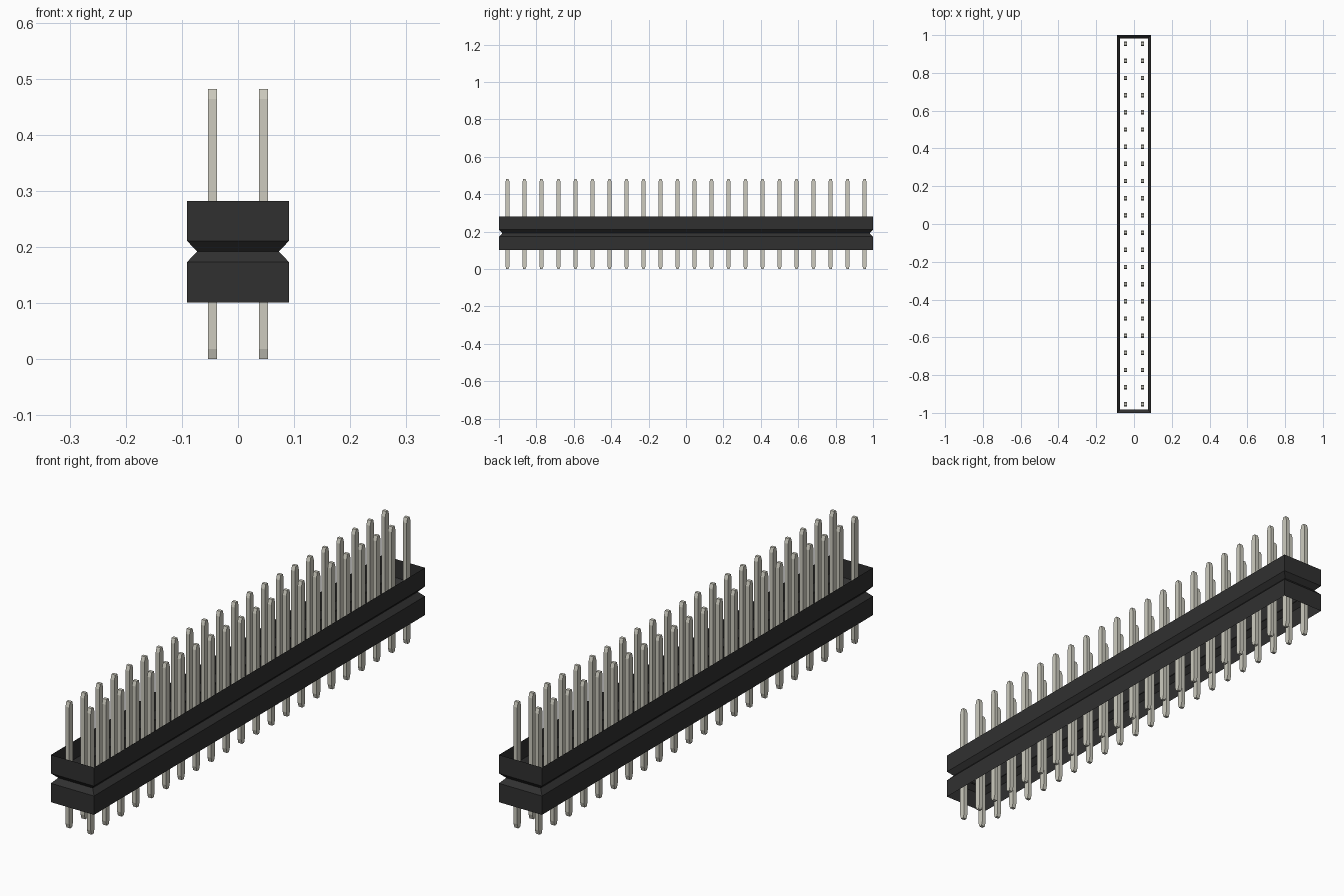
import bpy, bmesh

cube = bpy.data.objects.get("Cube")
if cube:
    bpy.data.objects.remove(cube, do_unlink=True)


def material(name, color):
    m = bpy.data.materials.new(name)
    m.use_nodes = True
    m.diffuse_color = color
    bsdf = m.node_tree.nodes["Principled BSDF"]
    bsdf.inputs["Base Color"].default_value = color
    bsdf.inputs["Roughness"].default_value = 0.6
    return m


def add_object(name, bm, mat):
    mesh = bpy.data.meshes.new(name)
    bm.to_mesh(mesh)
    bm.free()
    mesh.materials.append(mat)
    ob = bpy.data.objects.new(name, mesh)
    bpy.context.collection.objects.link(ob)
    return ob


black = material("black plastic", (0.03, 0.03, 0.03, 1))
metal = material("pale metal", (0.61, 0.60, 0.52, 1))

COUNT = 22
PITCH = 2 / COUNT

# Housing: open rectangular sleeve with a V groove running all round
bm = bmesh.new()
rings = []
for inset, z in [(0, 0.101), (0, 0.173), (0.018, 0.192), (0, 0.211), (0, 0.282)]:
    x, y = PITCH - inset, 1 - inset
    rings.append([bm.verts.new(p) for p in
                  [(-x, -y, z), (x, -y, z), (x, y, z), (-x, y, z)]])
for low, high in zip(rings, rings[1:]):
    for i in range(4):
        j = (i + 1) % 4
        bm.faces.new((low[i], low[j], high[j], high[i]))
add_object("housing", bm, black)

# Pin: flat bar with chisel tips at both ends, profile in y and z
HALF_X, HALF_Y, TIP_Y = 0.008, 0.0115, 0.006
profile = [(-TIP_Y, 0), (TIP_Y, 0), (HALF_Y, 0.018), (HALF_Y, 0.464),
           (TIP_Y, 0.482), (-TIP_Y, 0.482), (-HALF_Y, 0.464), (-HALF_Y, 0.018)]
bm = bmesh.new()
side = bm.faces.new([bm.verts.new((-HALF_X, y, z)) for y, z in profile])
ext = bmesh.ops.extrude_face_region(bm, geom=[side])
bmesh.ops.translate(bm, vec=(2 * HALF_X, 0, 0),
                    verts=[v for v in ext["geom"] if isinstance(v, bmesh.types.BMVert)])
bmesh.ops.recalc_face_normals(bm, faces=bm.faces[:])
pins = add_object("pins", bm, metal)
pins.location = (-PITCH / 2, -1 + PITCH / 2, 0)

# Two columns of pins along the housing
for name, count, offset in [("columns", 2, (PITCH, 0, 0)), ("rows", COUNT, (0, PITCH, 0))]:
    arr = pins.modifiers.new(name, "ARRAY")
    arr.count = count
    arr.use_relative_offset = False
    arr.use_constant_offset = True
    arr.constant_offset_displace = offset
